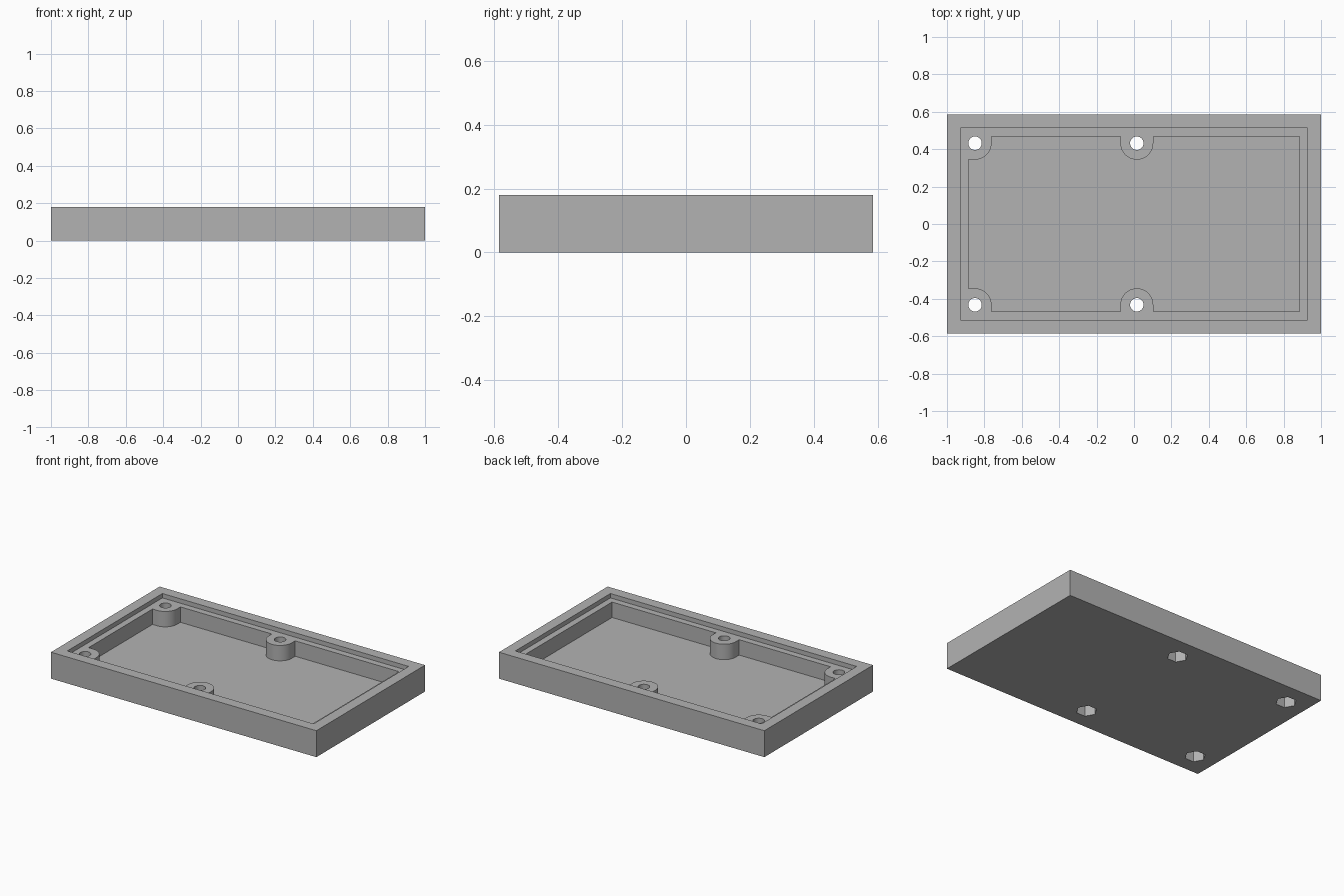
import bpy, bmesh
from math import cos, sin, pi

cube = bpy.data.objects.get("Cube")
if cube:
    bpy.data.objects.remove(cube, do_unlink=True)

grey = bpy.data.materials.new("mid grey")
grey.use_nodes = True
colour = (0.45, 0.45, 0.45, 1)
grey.diffuse_color = colour
grey.node_tree.nodes["Principled BSDF"].inputs["Base Color"].default_value = colour

# Main sizes
HEIGHT, LEDGE_Z, FLOOR_Z, NUT_Z = 0.18, 0.15, 0.045, 0.09
IN_X, IN_Y = 0.885, 0.468
HOLE_Y, BOSS_R = 0.432, 0.088
LEFT_X, MID_X = -0.85, 0.015
ABOVE, BELOW = 0.3, -0.1


def prism(name, outline, z0, z1):
    """Extrude a flat outline from z0 up to z1."""
    bm = bmesh.new()
    base = bm.faces.new([bm.verts.new((x, y, z0)) for x, y in outline])
    top = bmesh.ops.extrude_face_region(bm, geom=[base])["geom"]
    bmesh.ops.translate(bm, vec=(0, 0, z1 - z0),
                        verts=[v for v in top if isinstance(v, bmesh.types.BMVert)])
    bmesh.ops.recalc_face_normals(bm, faces=bm.faces)
    mesh = bpy.data.meshes.new(name)
    bm.to_mesh(mesh)
    bm.free()
    mesh.materials.append(grey)
    obj = bpy.data.objects.new(name, mesh)
    bpy.context.collection.objects.link(obj)
    return obj


def rect(x, y):
    return [(-x, -y), (x, -y), (x, y), (-x, y)]


def arc(cx, cy, r, start, end, steps):
    angles = [start + (end - start) * i / steps for i in range(steps + 1)]
    return [(cx + r * cos(a), cy + r * sin(a)) for a in angles]


def polygon(cx, cy, r, sides):
    return arc(cx, cy, r, 0, 2 * pi, sides)[:-1]


def cut(target, cutter):
    """Subtract the cutter for good, then remove it."""
    cutter.hide_render = True
    mod = target.modifiers.new("cut", 'BOOLEAN')
    mod.operation, mod.solver, mod.object = 'DIFFERENCE', 'EXACT', cutter
    graph = bpy.context.evaluated_depsgraph_get()
    mesh = bpy.data.meshes.new_from_object(target.evaluated_get(graph))
    target.modifiers.clear()
    target.data = mesh
    bpy.data.objects.remove(cutter, do_unlink=True)


# Solid block with a shallow lid recess around the rim
tray = prism("tray", rect(1, 0.585), 0, HEIGHT)
cut(tray, prism("lid_recess", rect(0.928, 0.512), LEDGE_Z, ABOVE))

# Deep cavity whose outline runs around the screw bosses
half = [(IN_X, IN_Y), (MID_X + BOSS_R, IN_Y)]
half += arc(MID_X, HOLE_Y, BOSS_R, 0, -pi, 24)
half += [(MID_X - BOSS_R, IN_Y), (LEFT_X + BOSS_R, IN_Y)]
half += arc(LEFT_X, HOLE_Y, BOSS_R, 0, -pi / 2, 12)
half += [(-IN_X, HOLE_Y - BOSS_R)]
outline = half + [(x, -y) for x, y in reversed(half)]
cut(tray, prism("cavity", outline, FLOOR_Z, ABOVE))

# Screw holes with hexagonal nut pockets underneath
for x in (LEFT_X, MID_X):
    for y in (-HOLE_Y, HOLE_Y):
        cut(tray, prism("screw_hole", polygon(x, y, 0.036, 32), BELOW, ABOVE))
        cut(tray, prism("nut_pocket", polygon(x, y, 0.065, 6), BELOW, NUT_Z))

# Smooth round walls, sharp corners
bpy.ops.object.select_all(action='DESELECT')
tray.select_set(True)
bpy.context.view_layer.objects.active = tray
bpy.ops.object.shade_smooth_by_angle(angle=pi / 6)
